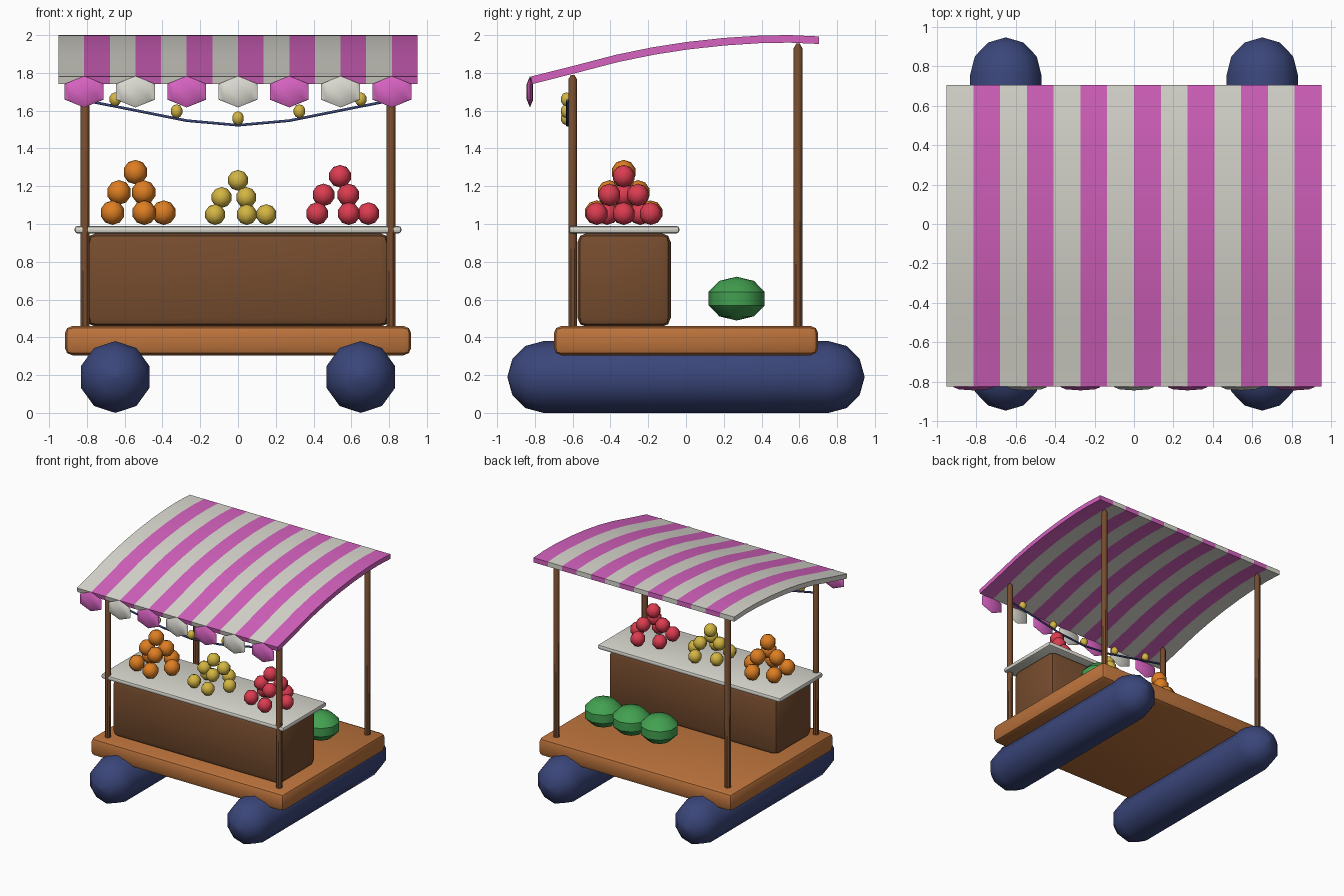
import bpy, bmesh, math
from mathutils import Matrix, Vector

if "Cube" in bpy.data.objects:
    bpy.data.objects.remove(bpy.data.objects["Cube"])

def mat(name, r, g, b):
    m = bpy.data.materials.new(name)
    lin = [((c / 255 + 0.055) / 1.055) ** 2.4 for c in (r, g, b)]
    m.diffuse_color = (*lin, 1)
    m.use_nodes = True
    m.node_tree.nodes["Principled BSDF"].inputs["Base Color"].default_value = m.diffuse_color
    return m

WHITE = mat("off_white", 218, 217, 208)
PINK = mat("pink", 214, 98, 192)
NAVY = mat("navy", 58, 70, 122)
WOOD = mat("deck_wood", 188, 115, 60)
BROWN = mat("dark_wood", 118, 76, 46)
ORANGE = mat("orange", 222, 126, 34)
YELLOW = mat("yellow", 212, 182, 66)
RED = mat("red", 220, 60, 80)
GREEN = mat("green", 66, 160, 80)

def finish(name, bm, *mats, angle=40):
    bmesh.ops.recalc_face_normals(bm, faces=bm.faces[:])
    me = bpy.data.meshes.new(name)
    bm.to_mesh(me)
    bm.free()
    for m in mats:
        me.materials.append(m)
    me.shade_smooth()
    me.set_sharp_from_angle(angle=math.radians(angle))
    ob = bpy.data.objects.new(name, me)
    bpy.context.collection.objects.link(ob)
    return ob

def box(name, m, x, y, z, bevel):
    bm = bmesh.new()
    bmesh.ops.create_cube(bm, size=1)
    for v in bm.verts:
        v.co = [lo + (c + 0.5) * (hi - lo) for c, (lo, hi) in zip(v.co, (x, y, z))]
    bmesh.ops.bevel(bm, geom=bm.edges[:], offset=bevel, segments=2, profile=0.5, affect='EDGES')
    return finish(name, bm, m)

def ball(bm, centre, radii, seg=8, rings=5):
    mx = Matrix.Translation(centre) @ Matrix.Diagonal((*radii, 1))
    bmesh.ops.create_uvsphere(bm, u_segments=seg, v_segments=rings, radius=1, matrix=mx)

def lathe(name, m, profile, sides, matrix, start=0.0):
    # rings of (radius, height) around z, capped, then placed by matrix
    bm = bmesh.new()
    rings = [[bm.verts.new((r * math.cos(start + math.tau * i / sides),
                            r * math.sin(start + math.tau * i / sides), h))
              for i in range(sides)] for r, h in profile]
    for a, b in zip(rings, rings[1:]):
        for i in range(sides):
            j = (i + 1) % sides
            bm.faces.new((a[i], a[j], b[j], b[i]))
    bm.faces.new(rings[0])
    bm.faces.new(rings[-1])
    bmesh.ops.remove_doubles(bm, verts=bm.verts[:], dist=0.0001)
    bm.transform(matrix)
    return finish(name, bm, m)

# Floats: ten-sided capsules along y
R = 0.19
cap = [(R * math.cos(math.radians(a)), 0.755 + R * math.sin(math.radians(a))) for a in (0, 30, 60, 89)]
capsule = [(r, -h) for r, h in reversed(cap)] + cap
for side, x in (("left", -0.65), ("right", 0.65)):
    lathe(side + "_float", NAVY, capsule, 10,
          Matrix.Translation((x, 0, R)) @ Matrix.Rotation(math.pi / 2, 4, 'X'), math.radians(18))

# Deck, counter and counter top
box("deck", WOOD, (-0.917, 0.917), (-0.7, 0.7), (0.305, 0.46), 0.04)
box("counter", BROWN, (-0.8, 0.8), (-0.575, -0.08), (0.455, 0.952), 0.05)
box("counter_top", WHITE, (-0.865, 0.865), (-0.62, -0.035), (0.95, 0.99), 0.016)

# Posts with tapered tips
for row, y, top in (("front", -0.6, 1.79), ("back", 0.593, 1.955)):
    for side, x in (("left", -0.81), ("right", 0.81)):
        lathe(f"{row}_{side}_post", BROWN,
              [(0.025, 0.42), (0.025, top - 0.025), (0.01, top)], 8,
              Matrix.Translation((x, y, 0)), math.radians(22.5))

# Striped curved canopy
top = [Vector(p) for p in ((-0.823, 1.78), (-0.6, 1.836), (-0.37, 1.896), (-0.18, 1.935),
                           (0.0, 1.963), (0.2, 1.985), (0.4, 1.998), (0.55, 2.0), (0.705, 1.993))]
under = []
for i, p in enumerate(top):
    t = (top[min(i + 1, len(top) - 1)] - top[max(i - 1, 0)]).normalized()
    under.append(p + Vector((t.y, -t.x)) * 0.04)
under[-1].x = 0.705
loop = top + under[::-1]
STRIPES, W = 14, 1.9 / 14
bm = bmesh.new()
cols = [[bm.verts.new((-0.95 + W * k, p.x, p.y)) for p in loop] for k in range(STRIPES + 1)]
for k in range(STRIPES):
    for i in range(len(loop)):
        j = (i + 1) % len(loop)
        bm.faces.new((cols[k][i], cols[k][j], cols[k + 1][j], cols[k + 1][i])).material_index = k % 2
for k, idx in ((0, 0), (STRIPES, 1)):
    n = len(loop)
    for i in range(len(top) - 1):
        c = cols[k]
        bm.faces.new((c[i], c[i + 1], c[n - 2 - i], c[n - 1 - i])).material_index = idx
finish("canopy", bm, WHITE, PINK)

# Hanging scallops along the front edge
for k in range(7):
    bm = bmesh.new()
    ball(bm, ((k - 3) * 2 * W, -0.826, 1.7), (0.119, 0.02, 0.083), 8, 3)
    finish(f"scallop_{k + 1}", bm, WHITE if k % 2 else PINK)

# Sagging string of lights
half = [(0.27, 1.547), (0.54, 1.601), (0.805, 1.653)]
pts = [(-x, z) for x, z in reversed(half)] + [(0, 1.523)] + half
cu = bpy.data.curves.new("light_string", 'CURVE')
cu.dimensions = '3D'
cu.bevel_depth = 0.008
cu.bevel_resolution = 1
cu.use_fill_caps = True
sp = cu.splines.new('POLY')
sp.points.add(len(pts) - 1)
for p, (x, z) in zip(sp.points, pts):
    p.co = (x, -0.628, z, 1)
cu.materials.append(NAVY)
bpy.context.collection.objects.link(bpy.data.objects.new("light_string", cu))
bm = bmesh.new()
for x, z in ((-0.65, 1.66), (-0.325, 1.597), (0, 1.56), (0.325, 1.597), (0.65, 1.66)):
    ball(bm, (x, -0.632, z), (0.032, 0.032, 0.037))
finish("light_bulbs", bm, YELLOW)

# Fruit piles: rings of five, three and one
for name, m, cx, r in (("orange_fruit", ORANGE, -0.543, 0.065),
                       ("yellow_fruit", YELLOW, 0, 0.055), ("red_fruit", RED, 0.54, 0.06)):
    bm = bmesh.new()
    for level, (count, rad, start) in enumerate(((5, 0.15, 0), (3, 0.087, 60), (1, 0, 0))):
        for i in range(count):
            a = math.radians(start) + math.tau * i / count
            ball(bm, (cx + rad * math.cos(a), -0.33 + rad * math.sin(a), 0.995 + r * (1 + 1.65 * level)), (r, r, r))
    finish(name + "_pile", bm, m)

# Melons on the deck behind the counter
for k, x in enumerate((0.065, 0.33, 0.595)):
    bm = bmesh.new()
    ball(bm, (x, 0.268, 0.605), (0.156, 0.156, 0.116), 10, 5)
    finish(f"melon_{k + 1}", bm, GREEN)
